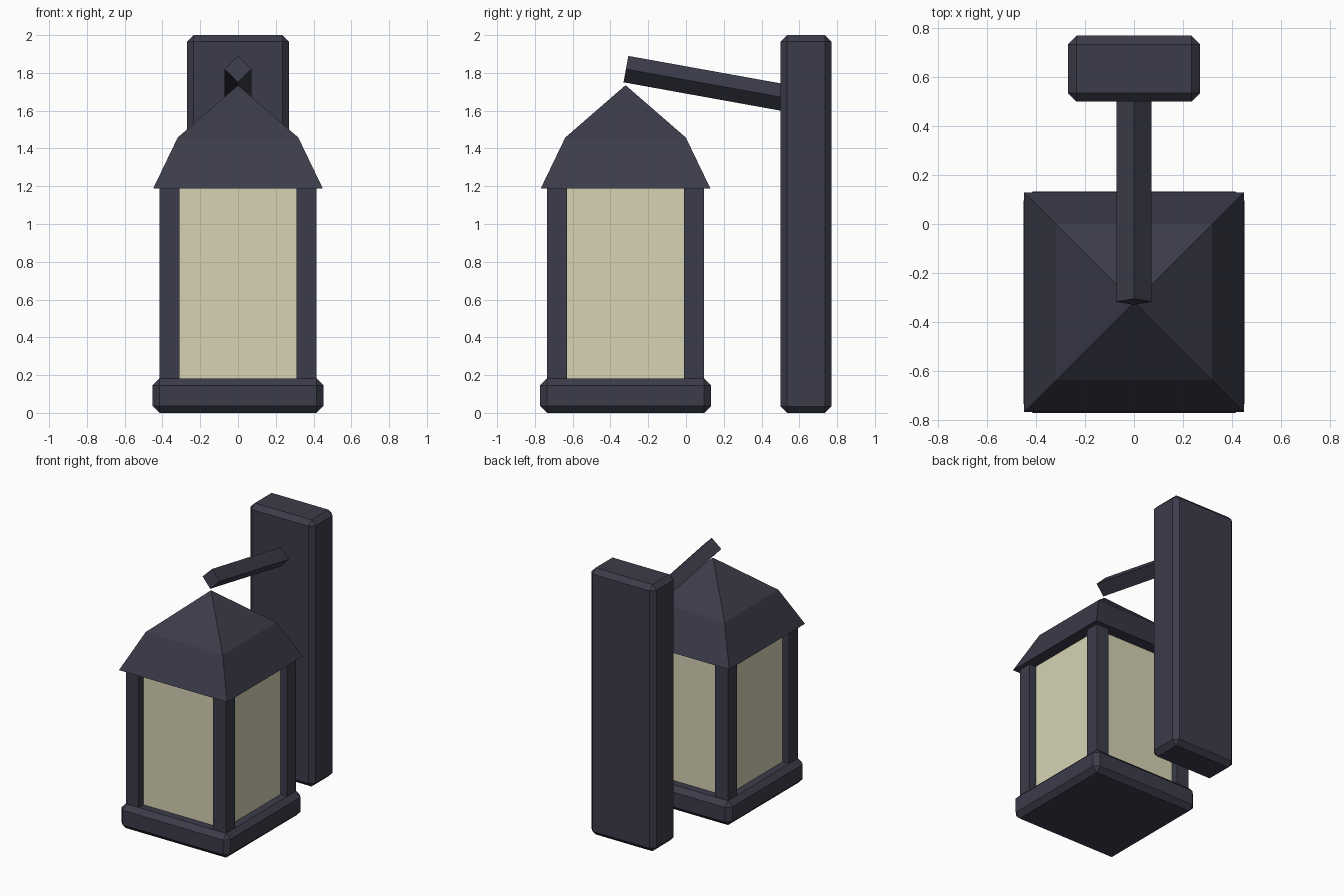
import bpy, bmesh, math
from mathutils import Vector, Matrix

if "Cube" in bpy.data.objects:
    bpy.data.objects.remove(bpy.data.objects["Cube"])

CY = -0.32  # lantern centre in y


def material(name, color):
    m = bpy.data.materials.new(name)
    m.diffuse_color = (*color, 1)
    m.use_nodes = True
    m.node_tree.nodes["Principled BSDF"].inputs["Base Color"].default_value = m.diffuse_color
    return m


METAL = material("dark_metal", (0.045, 0.045, 0.07))
GLASS = material("warm_glass", (0.68, 0.65, 0.46))


def finish(name, bm, mat):
    bmesh.ops.recalc_face_normals(bm, faces=bm.faces)
    me = bpy.data.meshes.new(name)
    bm.to_mesh(me)
    bm.free()
    me.materials.append(mat)
    ob = bpy.data.objects.new(name, me)
    bpy.context.collection.objects.link(ob)
    return ob


def box(name, lo, hi, mat=METAL, chamfer=0):
    lo, hi = Vector(lo), Vector(hi)
    bm = bmesh.new()
    bmesh.ops.create_cube(bm, size=1, matrix=Matrix.Translation((lo + hi) / 2)
                          @ Matrix.Diagonal((*(hi - lo), 1)))
    ob = finish(name, bm, mat)
    if chamfer:
        mod = ob.modifiers.new("chamfer", 'BEVEL')
        mod.width = chamfer
        mod.segments = 1
    return ob


# Wall plate and lantern base with chamfered edges
box("wall_plate", (-0.27, 0.5, 0), (0.27, 0.77, 2), chamfer=0.035)
box("lantern_base", (-0.452, CY - 0.452, 0), (0.452, CY + 0.452, 0.182), chamfer=0.036)

# Corner posts
for sx, side in ((-1, "left"), (1, "right")):
    for sy, end in ((-1, "front"), (1, "back")):
        x, y = 0.362 * sx, CY + 0.362 * sy
        box(f"{end}_{side}_post", (x - 0.053, y - 0.053, 0.17),
            (x + 0.053, y + 0.053, 1.2))

# Glass body, recessed between the posts
box("glass", (-0.36, CY - 0.36, 0.17), (0.36, CY + 0.36, 1.2), GLASS)

# Two-pitch roof: square rings closed by an apex
bm = bmesh.new()
rings = [[bm.verts.new((h * sx, CY + h * sy, z))
          for sx, sy in ((-1, -1), (1, -1), (1, 1), (-1, 1))]
         for h, z in ((0.449, 1.188), (0.319, 1.458))]
apex = bm.verts.new((0, CY, 1.735))
bm.faces.new(rings[0])
for i in range(4):
    j = (i + 1) % 4
    bm.faces.new((rings[0][i], rings[0][j], rings[1][j], rings[1][i]))
    bm.faces.new((rings[1][i], rings[1][j], apex))
finish("roof", bm, METAL)

# Sloping diamond-section arm, let into the wall plate
a, b = Vector((0, -0.318, 1.82)), Vector((0, 0.58, 1.658))
bm = bmesh.new()
bmesh.ops.create_cone(bm, cap_ends=True, segments=4, radius1=0.071, radius2=0.071,
                      depth=(b - a).length,
                      matrix=Matrix.Translation((a + b) / 2)
                      @ Matrix.Rotation(-math.atan2((b - a).y, (b - a).z), 4, 'X'))
finish("arm", bm, METAL)
